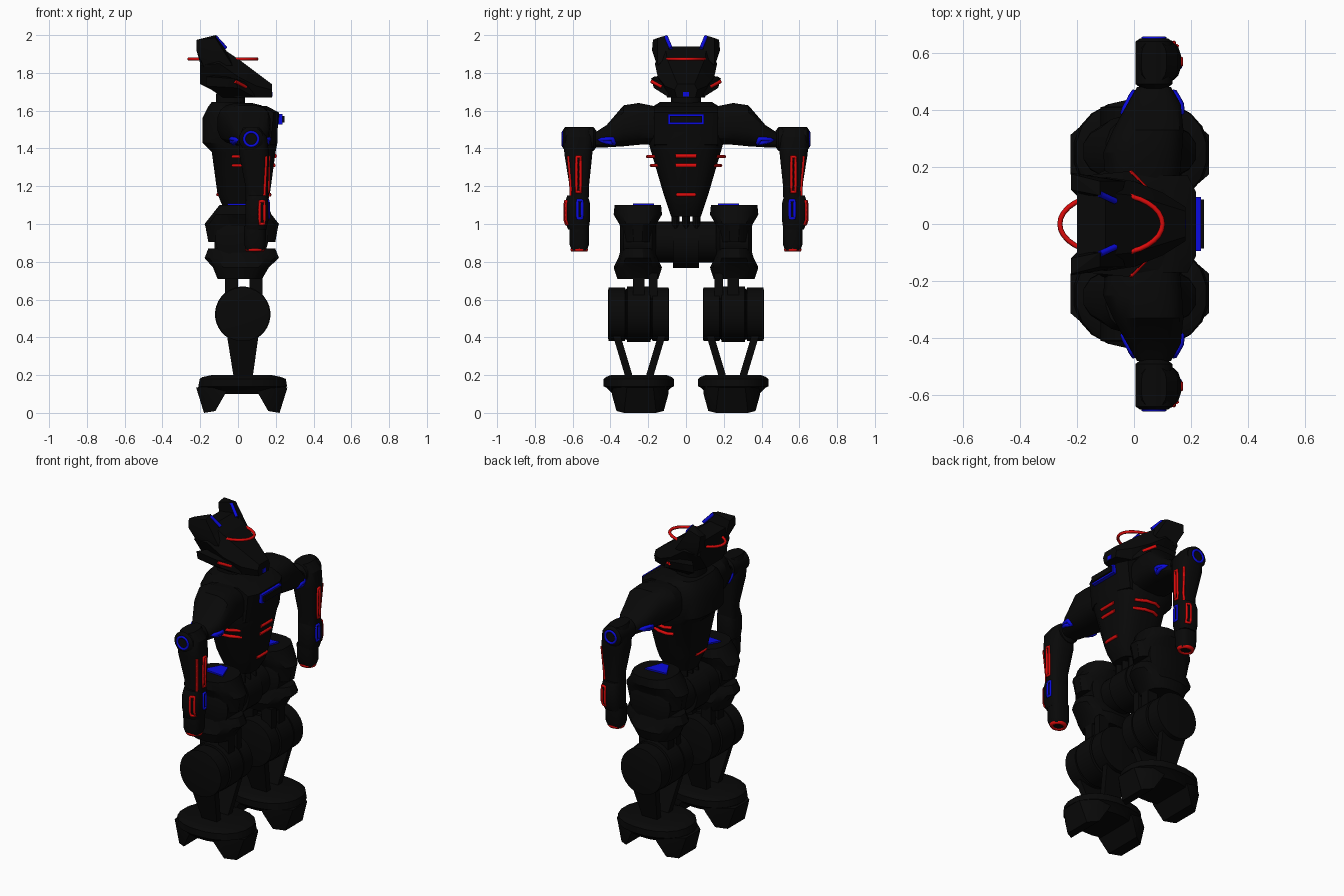
import bpy, bmesh, math
from mathutils import Vector
from mathutils.bvhtree import BVHTree

if "Cube" in bpy.data.objects:
    bpy.data.objects.remove(bpy.data.objects["Cube"])


def material(name, col):
    m = bpy.data.materials.new(name)
    m.diffuse_color = (*col, 1)
    m.use_nodes = True
    m.node_tree.nodes["Principled BSDF"].inputs["Base Color"].default_value = m.diffuse_color
    return m


BLACK = material("black_armour", (0.0025, 0.0025, 0.0025))
RED = material("red_glow", (0.7, 0.003, 0.003))
BLUE = material("blue_glow", (0.003, 0.003, 0.75))


def finish(name, bm, mat=BLACK, mirror=False):
    bmesh.ops.recalc_face_normals(bm, faces=bm.faces)
    me = bpy.data.meshes.new(name)
    bm.to_mesh(me)
    bm.free()
    ob = bpy.data.objects.new(name, me)
    bpy.context.collection.objects.link(ob)
    me.materials.append(mat)
    bpy.ops.object.select_all(action='DESELECT')
    ob.select_set(True)
    bpy.context.view_layer.objects.active = ob
    bpy.ops.object.shade_smooth_by_angle(angle=math.radians(30))
    if mirror:
        mod = ob.modifiers.new("Mirror", 'MIRROR')
        mod.use_axis = (False, True, False)
        mod.use_mirror_merge = False
    return ob


def loft(name, sections, axis='z', n=16, p=0.7, mirror=False, mat=BLACK):
    """Sections: position along axis, centre pair, half-size pair."""
    bm = bmesh.new()
    rings = []
    for t, a, b, ha, hb in sections:
        ring = []
        for i in range(n):
            ang = 2 * math.pi * (i + 0.5) / n
            c, s = math.cos(ang), math.sin(ang)
            u = a + ha * math.copysign(abs(c) ** p, c)
            v = b + hb * math.copysign(abs(s) ** p, s)
            ring.append(bm.verts.new((u, v, t) if axis == 'z' else (u, t, v)))
        rings.append(ring)
    for r, q in zip(rings, rings[1:]):
        for i in range(n):
            j = (i + 1) % n
            bm.faces.new((r[i], r[j], q[j], q[i]))
    bm.faces.new(rings[0])
    bm.faces.new(rings[-1])
    return finish(name, bm, mat, mirror)


def hull(name, pts, mirror=False, mat=BLACK):
    bm = bmesh.new()
    for p in pts:
        bm.verts.new(p)
    bmesh.ops.convex_hull(bm, input=bm.verts[:])
    return finish(name, bm, mat, mirror)


def box(name, x, y, z, mirror=False, mat=BLACK):
    return hull(name, [(a, b, c) for a in x for b in y for c in z], mirror, mat)


def tube(name, pts, r, mat, closed=False, mirror=False):
    cu = bpy.data.curves.new(name, 'CURVE')
    cu.dimensions = '3D'
    cu.bevel_depth, cu.bevel_resolution = r, 1
    cu.use_fill_caps = True
    for side in ((1, -1) if mirror else (1,)):
        sp = cu.splines.new('POLY')
        sp.points.add(len(pts) - 1)
        for q, p in zip(sp.points, pts):
            q.co = (p[0], p[1] * side, p[2], 1)
        sp.use_cyclic_u = closed
    cu.materials.append(mat)
    ob = bpy.data.objects.new(name, cu)
    bpy.context.collection.objects.link(ob)


def trim(name, target, pts, d, r, mat, closed=False, mirror=False):
    """Thin glowing line laid onto the surface of a part along direction d."""
    bm = bmesh.new()
    bm.from_mesh(target.data)
    tree = BVHTree.FromBMesh(bm)
    bm.free()
    d, out = Vector(d), []
    pts = [Vector(p) for p in pts]
    ends = pts[1:] + ([pts[0]] if closed else [])
    for a, b in zip(pts, ends):
        out += [a.lerp(b, k / 5) for k in range(5)]
    if not closed:
        out.append(pts[-1])
    out = [tree.ray_cast(p - d * 2, d)[0] or p for p in out]
    tube(name, out, r, mat, closed, mirror)


def circle(cx, cy, cz, ra, rb, plane, n=32):
    cs = [(math.cos(2 * math.pi * i / n) * ra, math.sin(2 * math.pi * i / n) * rb) for i in range(n)]
    return [(cx + a, cy + b, cz) if plane == 'xy' else (cx + a, cy, cz + b) for a, b in cs]


# head: hexagonal sections running from the back to the snout
bm = bmesh.new()
rings = []
for x, zt, yt, zm, ym, zb, yb in [(-.2, 1.92, .11, 1.84, .15, 1.74, .08), (-.1, 1.94, .11, 1.85, .165, 1.69, .09),
                                  (0, 1.875, .1, 1.78, .15, 1.67, .1), (.1, 1.80, .07, 1.73, .11, 1.67, .08),
                                  (.18, 1.74, .045, 1.71, .06, 1.67, .05)]:
    half = [(yt, zt), (ym, zm), (yb, zb)]
    rings.append([bm.verts.new((x, y, z)) for y, z in half + [(-y, z) for y, z in reversed(half)]])
for r, q in zip(rings, rings[1:]):
    for i in range(6):
        bm.faces.new((r[i], r[(i + 1) % 6], q[(i + 1) % 6], q[i]))
bm.faces.new(rings[0])
bm.faces.new(rings[-1])
finish("head", bm)
hull("ear", [(-.22, .12, 1.965), (-.22, .175, 1.975), (-.12, .1, 2.0), (-.12, .15, 1.985), (-.22, .18, 1.92),
             (-.2, .1, 1.85), (-.05, .09, 1.9), (-.03, .15, 1.84), (-.18, .15, 1.83)], True)
hull("cheek", [(-.17, .17, 1.78), (-.17, .16, 1.73), (-.02, .185, 1.77), (0, .17, 1.72), (.07, .1, 1.74),
               (.09, .09, 1.67), (-.08, .09, 1.67), (-.1, .09, 1.79)], True)
tube("ear_stripe", [(-.12, .105, 1.99), (-.065, .08, 1.93)], .011, BLUE, mirror=True)
tube("cheek_stripe", [(-.014, .182, 1.755), (.04, .125, 1.725)], .01, RED, mirror=True)
box("chin_light", (.175, .183), (-.015, .015), (1.675, 1.70), mat=BLUE)
tube("halo", circle(-.08, 0, 1.873, .18, .105, 'xy'), .009, RED, True)
loft("neck", [(1.58, -.04, 0, .08, .08), (1.72, -.04, 0, .075, .08)])

# torso
torso = loft("torso", [(1.04, .03, 0, .09, .08), (1.1, .035, 0, .12, .1), (1.16, .03, 0, .14, .12),
                       (1.38, .03, 0, .17, .185), (1.43, .01, 0, .2, .2), (1.56, .01, 0, .2, .2),
                       (1.62, -.01, 0, .15, .18), (1.645, -.06, 0, .08, .14)], n=20, p=.65)
hull("chest_plate", [(x, y, z) for y, s in ((-.17, .03), (-.11, 0), (.11, 0), (.17, .03)) for x, z in
                     [(.1, 1.40), (.2 - s, 1.42), (.212 - s, 1.52), (.218 - s, 1.59), (.15 - s, 1.625), (.08, 1.62)]])
# chest light: glowing surround under a dark cover
box("chest_light", (.19, .235), (-.095, .095), (1.528, 1.582), mat=BLUE)
box("chest_light_cover", (.2, .246), (-.085, .085), (1.538, 1.572))
for i, (z, k) in enumerate(((1.357, 1), (1.31, .9))):
    tube("side_rib_%d" % i, [(.13, .16 * k, z), (.07, .195 * k, z), (.01, .203 * k, z), (-.03, .185 * k, z)],
         .01, RED, mirror=True)
for i, (z, w) in enumerate(((1.36, .055), (1.31, .055), (1.155, .05))):
    trim("front_slit_%d" % i, torso, [(0, -w, z), (0, w, z)], (-1, 0, 0), .011, RED)
trim("back_slit", torso, [(0, -.05, 1.155), (0, .05, 1.155)], (1, 0, 0), .009, RED)
for i, y in enumerate((-.055, 0, .055)):
    loft("waist_cord_%d" % i, [(.95, .02, y, .07, .022), (1.1, .02, y, .07, .022)], p=1)

# pelvis
loft("pelvis", [(-.2, 0, .905, .11, .11), (-.07, 0, .905, .115, .11), (-.07, 0, .89, .125, .125),
                (.07, 0, .89, .125, .125), (.07, 0, .905, .115, .11), (.2, 0, .905, .11, .11)], 'y', 24, 1)

# arms
upper = loft("upper_arm", [(.14, .03, 1.52, .13, .1), (.25, .03, 1.53, .14, .112), (.33, .05, 1.52, .125, .11),
                           (.42, .07, 1.465, .095, .06), (.48, .07, 1.445, .06, .04)], 'y', mirror=True)
loft("elbow", [(.475, .07, 1.45, .045, .045), (.49, .07, 1.45, .065, .065), (.64, .07, 1.45, .065, .065),
               (.65, .07, 1.45, .05, .05)], 'y', 20, 1, True)
tube("elbow_ring", circle(.07, .65, 1.45, .037, .037, 'xz'), .008, BLUE, True, True)
for s, d in (("front", -1), ("back", 1)):
    trim("upper_arm_light_" + s, upper, [(.07, .38, 1.425), (.07, .46, 1.445), (.07, .39, 1.452)], (d, 0, 0),
         .012, BLUE, True, True)
forearm = loft("forearm", [(1.51, .07, .57, .045, .07), (1.46, .08, .57, .075, .08), (1.37, .085, .57, .08, .075),
                           (1.2, .1, .565, .062, .052), (1.1, .1, .565, .06, .05)], mirror=True)
cuff = loft("cuff", [(1.15, .1, .575, .055, .055), (1.11, .1, .575, .062, .068), (1.02, .1, .575, .062, .068),
                     (.97, .095, .57, .055, .055)], mirror=True)
loft("hand", [(.99, .09, .565, .06, .052), (.89, .09, .565, .057, .052), (.86, .09, .565, .048, .04)], mirror=True)
tube("hand_ring", circle(.09, .565, .865, .04, .035, 'xy', 20), .013, RED, True, True)


def frame(y0, y1, z0, z1):
    return [(0, y0, z0), (0, y1, z0), (0, y1, z1), (0, y0, z1)]


trim("forearm_frame", forearm, frame(.558, .58, 1.17, 1.355), (-1, 0, 0), .0085, RED, True, True)
trim("cuff_frame", cuff, frame(.55, .575, 1.03, 1.125), (-1, 0, 0), .0085, BLUE, True, True)
trim("cuff_side_frame", cuff, [(.115, .6, 1.0), (.14, .6, 1.0), (.14, .6, 1.12), (.115, .6, 1.12)],
     (0, -1, 0), .008, RED, True, True)
trim("forearm_stripe", forearm, [(.14, .6, 1.15), (.15, .6, 1.36)], (0, -1, 0), .008, RED, mirror=True)

# hips and thighs
loft("hip_clamp", [(.905, .02, .255, .18, .085), (.985, .02, .255, .195, .095), (1.0, .02, .255, .2, .1),
                   (1.05, .02, .255, .16, .13), (1.1, .03, .255, .13, .125)], p=.8, mirror=True)
loft("thigh_clamp", [(.71, .01, .255, .12, .11), (.77, .015, .255, .15, .13), (.82, .02, .255, .2, .105),
                     (.87, .02, .255, .18, .09)], p=.8, mirror=True)
loft("hip_joint", [(.16, .02, .92, .1, .1), (.18, .02, .92, .14, .14), (.33, .02, .92, .14, .14),
                   (.35, .02, .92, .1, .1)], 'y', 24, 1, True)
hull("hip_light", [(x, y, z) for z in (1.1, 1.109) for x, y in
                   [(-.055, .27), (.09, .28), (.05, .17), (0, .17)]], True, BLUE)

# knee links, calf drums and shin struts
for i, x in enumerate(((-.07, 0), (.06, .13))):
    for j, y in enumerate(((.15, .195), (.22, .28))):
        box("knee_link_%d%d" % (i, j), x, y, (.58, .74), True)
drum = []
for y0, y1, r in ((.09, .18, .143), (.186, .314, .147), (.32, .412, .143)):
    drum += [(y0, .025, .522, r - .012, r - .012), (y0 + .003, .025, .522, r, r),
             (y1 - .003, .025, .522, r, r), (y1, .025, .522, r - .012, r - .012)]
loft("calf_drum", drum, 'y', 32, 1, True)
for i, (yt, yb) in enumerate(((.125, .2), (.37, .295))):
    hull("shin_strut_%d" % i, [(x, y + s, z) for s in (-.02, .02) for x, y, z in
                               [(-.06, yt, .42), (.11, yt, .42), (-.02, yb, .17), (.075, yb, .17)]], True)

# feet
loft("foot", [(.1, .02, .25, .17, .14), (.135, .022, .25, .232, .175), (.14, .025, .25, .238, .188),
              (.18, .025, .25, .23, .188), (.19, .02, .25, .21, .175), (.2, .02, .25, .16, .15)],
     n=20, p=.9, mirror=True)
for name, s in (("toe", 1), ("heel", -1)):
    hull(name, [(.02 + s * x, .243 + q * y, z) for q in (-1, 1) for x, y, z in
                [(.14, .125, .01), (.2, .085, 0), (.205, .1, .08), (.242, .07, .135), (.09, .15, .1),
                 (.16, .135, .09), (.16, .14, .14), (.06, .15, .15)]], True)
